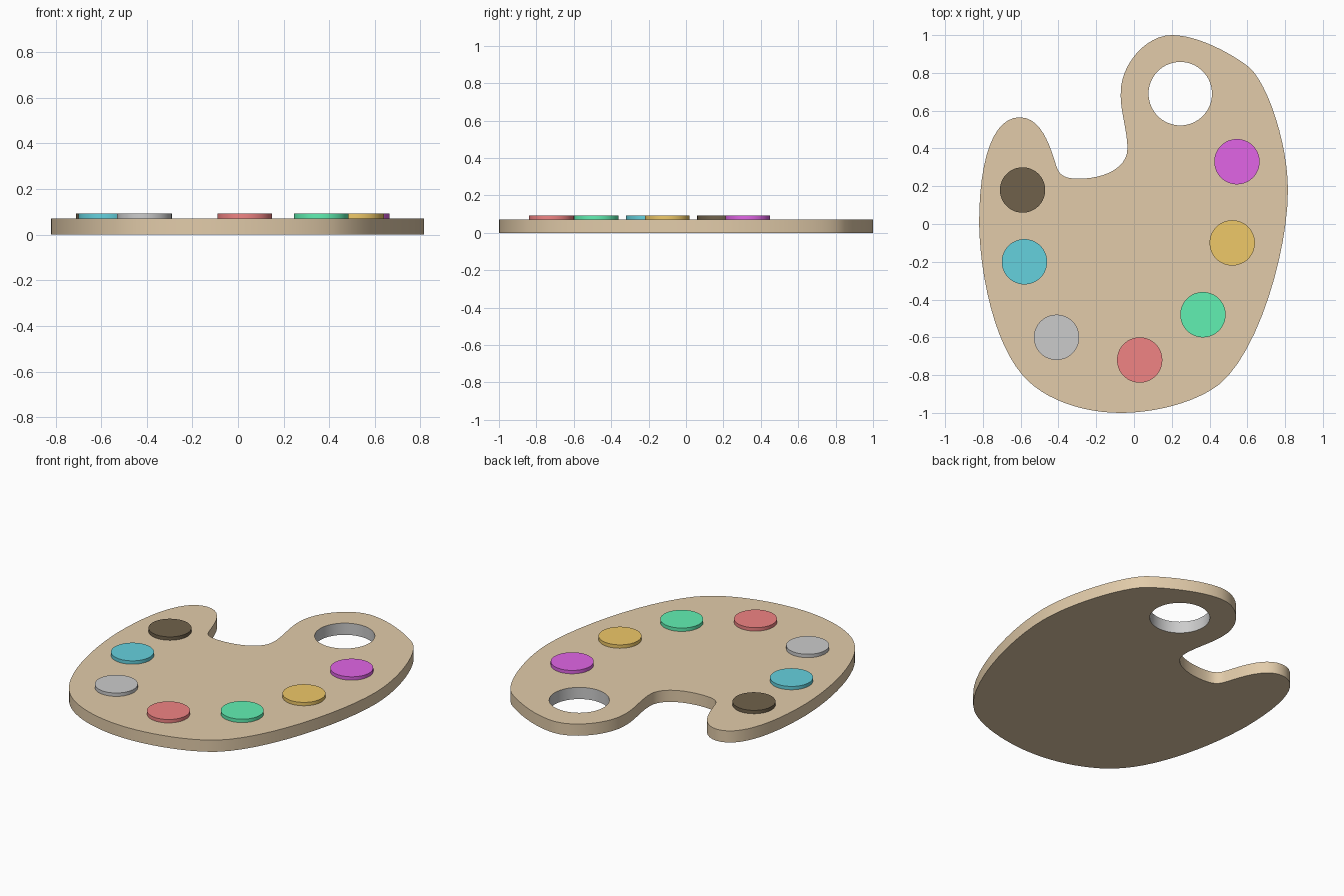
import bpy, bmesh
from math import sin, cos, tau, radians

if "Cube" in bpy.data.objects:
    bpy.data.objects.remove(bpy.data.objects["Cube"])

THICK, DOT_TOP, DOT_R = 0.072, 0.093, 0.12
HOLE, HOLE_R = (0.245, 0.69), 0.168


def material(name, rgb):
    m = bpy.data.materials.new(name)
    m.diffuse_color = (*rgb, 1)
    m.use_nodes = True
    m.node_tree.nodes["Principled BSDF"].inputs["Base Color"].default_value = m.diffuse_color
    return m


def smooth(obj):
    bpy.ops.object.select_all(action='DESELECT')
    obj.select_set(True)
    bpy.context.view_layer.objects.active = obj
    bpy.ops.object.shade_smooth_by_angle(angle=radians(30))


# Outline knots, clockwise from the top: (in handle, point, out handle)
outline = [
    ((0.06, 1.0), (0.20, 1.0), (0.34, 1.0)),
    ((0.52, 0.90), (0.61, 0.83), (0.71, 0.74)),
    ((0.815, 0.42), (0.815, 0.18), (0.815, -0.14)),
    ((0.66, -0.68), (0.45, -0.85), (0.32, -0.95)),
    ((0.10, -1.0), (-0.07, -1.0), (-0.27, -1.0)),
    ((-0.48, -0.93), (-0.59, -0.80), (-0.74, -0.63)),
    ((-0.815, -0.27), (-0.82, 0.0), (-0.82, 0.36)),
    ((-0.74, 0.565), (-0.605, 0.565), (-0.47, 0.565)),
    ((-0.43, 0.35), (-0.405, 0.29), (-0.385, 0.245)),
    ((-0.34, 0.24), (-0.29, 0.24), (-0.17, 0.24)),
    ((-0.035, 0.29), (-0.035, 0.40), (-0.035, 0.50)),
    ((-0.075, 0.60), (-0.07, 0.70), (-0.07, 0.84)),
]

# Filled, extruded board curve with a thumb hole
curve = bpy.data.curves.new("board_outline", 'CURVE')
curve.dimensions = '2D'
curve.fill_mode = 'BOTH'
curve.extrude = THICK / 2
curve.resolution_u = 12
edge = curve.splines.new('BEZIER')
edge.bezier_points.add(len(outline) - 1)
edge.use_cyclic_u = True
for bp, (hin, p, hout) in zip(edge.bezier_points, outline):
    bp.handle_left_type = bp.handle_right_type = 'FREE'
    bp.handle_left, bp.co, bp.handle_right = (*hin, 0), (*p, 0), (*hout, 0)
N = 64
ring = curve.splines.new('POLY')
ring.points.add(N - 1)
ring.use_cyclic_u = True
for i, pt in enumerate(ring.points):
    a = tau * i / N
    pt.co = (HOLE[0] + HOLE_R * cos(a), HOLE[1] + HOLE_R * sin(a), 0, 1)

helper = bpy.data.objects.new("board_outline", curve)
bpy.context.collection.objects.link(helper)
bpy.context.view_layer.update()
mesh = bpy.data.meshes.new_from_object(
    helper.evaluated_get(bpy.context.evaluated_depsgraph_get()))
bpy.data.objects.remove(helper)

# Wooden board, with the thumb hole wall left grey
mesh.materials.clear()
mesh.materials.append(material("wood", (0.76, 0.60, 0.40)))
mesh.materials.append(material("hole_grey", (0.8, 0.8, 0.8)))
bm = bmesh.new()
bm.from_mesh(mesh)
bmesh.ops.remove_doubles(bm, verts=bm.verts, dist=1e-4)
bmesh.ops.translate(bm, verts=bm.verts, vec=(0, 0, THICK / 2))
bmesh.ops.recalc_face_normals(bm, faces=bm.faces)
for f in bm.faces:
    c = f.calc_center_median()
    near = (c.x - HOLE[0]) ** 2 + (c.y - HOLE[1]) ** 2 < (HOLE_R + 0.02) ** 2
    f.material_index = int(near and abs(f.normal.z) < 0.5)
bm.to_mesh(mesh)
bm.free()
board = bpy.data.objects.new("palette_board", mesh)
bpy.context.collection.objects.link(board)
smooth(board)

# Round paint dabs
dabs = {
    "black": ((-0.59, 0.18), (0.16, 0.12, 0.07)),
    "blue": ((-0.58, -0.20), (0.13, 0.64, 0.73)),
    "grey": ((-0.41, -0.60), (0.70, 0.70, 0.70)),
    "red": ((0.03, -0.72), (0.87, 0.23, 0.23)),
    "green": ((0.365, -0.48), (0.12, 0.87, 0.45)),
    "orange": ((0.52, -0.10), (0.86, 0.58, 0.14)),
    "magenta": ((0.545, 0.33), (0.75, 0.13, 0.79)),
}
for name, ((x, y), rgb) in dabs.items():
    bpy.ops.mesh.primitive_cylinder_add(
        vertices=64, radius=DOT_R, depth=DOT_TOP - THICK,
        location=(x, y, (DOT_TOP + THICK) / 2))
    dab = bpy.context.object
    dab.name = "paint_" + name
    dab.data.materials.append(material("paint_" + name, rgb))
    smooth(dab)
